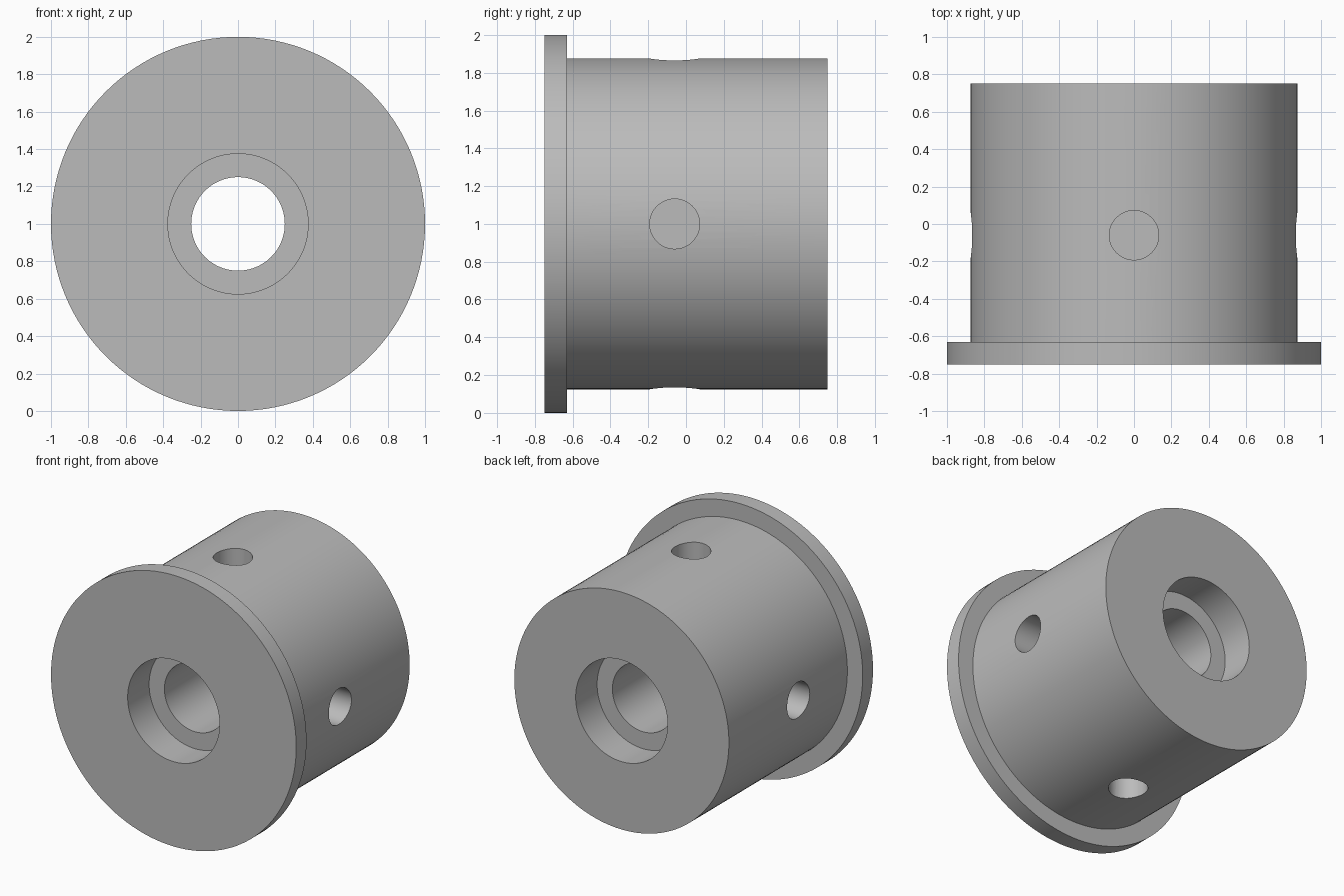
import bpy, bmesh, math
from mathutils import Matrix, Vector

cube = bpy.data.objects.get("Cube")
if cube:
    bpy.data.objects.remove(cube, do_unlink=True)

SEGMENTS = 128
CENTRE_Z = 1.0

# Plain grey metal
grey = bpy.data.materials.new("grey_metal")
grey.use_nodes = True
grey.diffuse_color = (0.5, 0.5, 0.5, 1)
grey.node_tree.nodes["Principled BSDF"].inputs["Base Color"].default_value = grey.diffuse_color


def add_object(name, bm):
    bmesh.ops.recalc_face_normals(bm, faces=bm.faces)
    mesh = bpy.data.meshes.new(name)
    bm.to_mesh(mesh)
    bm.free()
    mesh.materials.append(grey)
    obj = bpy.data.objects.new(name, mesh)
    bpy.context.collection.objects.link(obj)
    return obj


def lathe(name, profile):
    """Spin a closed (radius, y) profile around the y axis."""
    bm = bmesh.new()
    rings = []
    for i in range(SEGMENTS):
        a = math.tau * i / SEGMENTS
        rings.append([bm.verts.new((r * math.cos(a), y, CENTRE_Z + r * math.sin(a)))
                      for r, y in profile])
    n = len(profile)
    for i in range(SEGMENTS):
        here, there = rings[i], rings[(i + 1) % SEGMENTS]
        for j in range(n):
            k = (j + 1) % n
            bm.faces.new((here[j], here[k], there[k], there[j]))
    return add_object(name, bm)


# Flanged bushing: bore, a counterbore at each end, flange at the front
bushing = lathe("flanged_bushing", [
    (0.375, -0.75), (1.0, -0.75), (1.0, -0.63), (0.875, -0.63),
    (0.875, 0.75), (0.375, 0.75), (0.375, 0.5),
    (0.25, 0.5), (0.25, -0.5), (0.375, -0.5)])

# Four blind radial holes around the body
floor_radius, outer_radius = 0.375, 1.0
bm = bmesh.new()
for i in range(4):
    direction = Matrix.Rotation(i * math.pi / 2, 4, 'Y')
    middle = Vector((0, -0.06, CENTRE_Z))
    offset = Matrix.Translation((0, 0, (floor_radius + outer_radius) / 2))
    bmesh.ops.create_cone(bm, cap_ends=True, segments=48, radius1=0.132, radius2=0.132,
                          depth=outer_radius - floor_radius,
                          matrix=Matrix.Translation(middle) @ direction @ offset)
cutter = add_object("radial_hole_cutter", bm)
cutter.hide_render = True

# Cut the holes, then shade smooth with sharp rims
cut = bushing.modifiers.new("radial_holes", 'BOOLEAN')
cut.operation = 'DIFFERENCE'
cut.solver = 'EXACT'
cut.object = cutter
bpy.ops.object.select_all(action='DESELECT')
bpy.context.view_layer.objects.active = bushing
bushing.select_set(True)
bpy.ops.object.modifier_apply(modifier=cut.name)
bpy.data.objects.remove(cutter, do_unlink=True)
bpy.ops.object.shade_smooth_by_angle(angle=math.radians(30))
